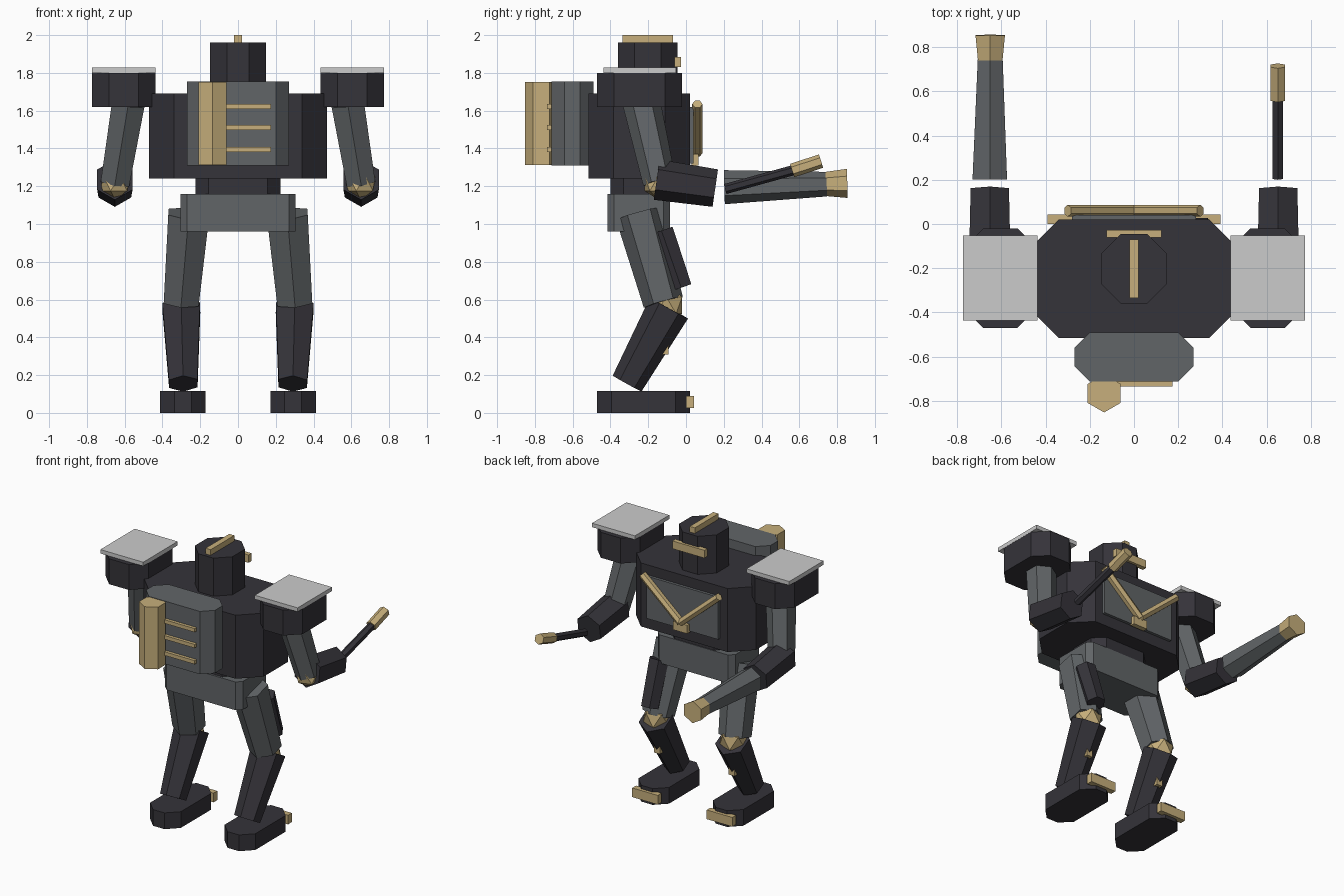
import bpy, bmesh, math
from mathutils import Vector

if "Cube" in bpy.data.objects:
    bpy.data.objects.remove(bpy.data.objects["Cube"])


def material(name, rgb):
    m = bpy.data.materials.new(name)
    m.use_nodes = True
    m.diffuse_color = (*rgb, 1)
    bsdf = next(n for n in m.node_tree.nodes if n.type == 'BSDF_PRINCIPLED')
    bsdf.inputs["Base Color"].default_value = (*rgb, 1)
    return m


DARK = material("charcoal", (0.035, 0.033, 0.041))
GREY = material("steel grey", (0.12, 0.13, 0.137))
GOLD = material("brass", (0.57, 0.43, 0.2))
PALE = material("pale grey", (0.6, 0.6, 0.6))


def finish(name, bm, mat):
    bmesh.ops.recalc_face_normals(bm, faces=bm.faces)
    mesh = bpy.data.meshes.new(name)
    bm.to_mesh(mesh)
    bm.free()
    mesh.materials.append(mat)
    obj = bpy.data.objects.new(name, mesh)
    bpy.context.collection.objects.link(obj)
    return obj


def loft(name, rings, mat):
    """Prism between two matching rings of points."""
    bm = bmesh.new()
    a, b = [[bm.verts.new(p) for p in ring] for ring in rings]
    n = len(a)
    for i in range(n):
        j = (i + 1) % n
        bm.faces.new((a[i], a[j], b[j], b[i]))
    bm.faces.new(a)
    bm.faces.new(b)
    return finish(name, bm, mat)


def block(name, xs, ys, zs, mat, cut=0):
    """Upright box, with its four vertical corners cut off if asked."""
    (x0, x1), (y0, y1) = xs, ys
    if cut:
        c = cut
        plan = [(x0 + c, y0), (x1 - c, y0), (x1, y0 + c), (x1, y1 - c),
                (x1 - c, y1), (x0 + c, y1), (x0, y1 - c), (x0, y0 + c)]
    else:
        plan = [(x0, y0), (x1, y0), (x1, y1), (x0, y1)]
    return loft(name, [[(x, y, z) for x, y in plan] for z in zs], mat)


def tube(name, p0, p1, r0, r1, mat, ref=(0, 1, 0), sides=6):
    """Tapered faceted limb with one edge pointing along ref."""
    p0, p1, ref = Vector(p0), Vector(p1), Vector(ref)
    axis = (p1 - p0).normalized()
    u = (ref - axis * ref.dot(axis)).normalized()
    v = axis.cross(u)
    turns = [2 * math.pi * i / sides for i in range(sides)]
    return loft(name, [[p + r * (u * math.cos(t) + v * math.sin(t)) for t in turns]
                       for p, r in ((p0, r0), (p1, r1))], mat)


def joint(name, centre, r):
    bm = bmesh.new()
    bmesh.ops.create_icosphere(bm, subdivisions=1, radius=r)
    bmesh.ops.translate(bm, verts=bm.verts, vec=centre)
    return finish(name, bm, GOLD)


def span(a, b, s):
    return sorted((a * s, b * s))


# Body
block("torso", (-0.47, 0.47), (-0.515, 0.02), (1.24, 1.69), DARK, 0.13)
block("waist", (-0.225, 0.225), (-0.4, -0.09), (1.15, 1.25), DARK, 0.07)
block("hips", (-0.305, 0.305), (-0.415, -0.085), (0.96, 1.16), GREY, 0.035)
block("chest_panel", (-0.28, 0.28), (0.01, 0.04), (1.32, 1.62), GREY)
block("chest_clasp", (-0.055, 0.055), (0.03, 0.065), (1.31, 1.37), GOLD)

# Head
block("head", (-0.147, 0.147), (-0.36, -0.045), (1.68, 1.96), DARK, 0.088)
block("head_crest", (-0.02, 0.02), (-0.335, -0.07), (1.95, 2.0), GOLD)
block("visor", (-0.125, 0.125), (-0.06, -0.027), (1.83, 1.885), GOLD)

# Backpack
block("backpack", (-0.27, 0.27), (-0.713, -0.49), (1.31, 1.755), GREY, 0.07)
tube("backpack_canister", (-0.135, -0.766, 1.312), (-0.135, -0.766, 1.752),
     0.086, 0.086, GOLD)
for i, z in enumerate((1.395, 1.51, 1.622)):
    block(f"backpack_strip_{i + 1}", (-0.1, 0.175), (-0.735, -0.7),
          (z - 0.013, z + 0.013), GOLD)

for side, s in (("left", 1), ("right", -1)):
    # Chest chevron
    tube(side + "_chevron_bar", (0.3 * s, 0.06, 1.635), (0, 0.06, 1.375),
         0.027, 0.027, GOLD)

    # Shoulder and arm
    block(side + "_shoulder", span(0.437, 0.772, s), (-0.47, -0.02),
          (1.62, 1.8), DARK, 0.09)
    block(side + "_shoulder_plate", span(0.437, 0.773, s), (-0.437, -0.052),
          (1.8, 1.828), PALE)
    tube(side + "_upper_arm", (0.58 * s, -0.235, 1.64), (0.65 * s, -0.14, 1.22),
         0.1, 0.088, GREY)
    joint(side + "_elbow", (0.65 * s, -0.145, 1.215), 0.088)
    tube(side + "_forearm", (0.652 * s, -0.155, 1.235), (0.652 * s, 0.155, 1.19),
         0.108, 0.1, DARK, (0, 0, 1))

    # Leg and foot
    tube(side + "_thigh", (0.26 * s, -0.25, 1.055), (0.3 * s, -0.12, 0.585),
         0.125, 0.107, GREY)
    joint(side + "_knee", (0.3 * s, -0.105, 0.57), 0.1)
    tube(side + "_shin", (0.3 * s, -0.09, 0.555), (0.29 * s, -0.312, 0.155),
         0.115, 0.087, DARK)
    block(side + "_shin_stud", span(0.27, 0.315, s), (-0.15, -0.093),
          (0.31, 0.365), GOLD)
    block(side + "_foot", span(0.172, 0.412, s), (-0.47, 0.02),
          (0, 0.115), DARK, 0.075)
    block(side + "_toe", span(0.192, 0.392, s), (0, 0.042), (0.025, 0.09), GOLD)

# Thigh pouch on one leg
tube("thigh_pouch", (0.3, -0.13, 0.965), (0.3, -0.025, 0.663),
     0.072, 0.065, DARK, (1, 0, 0))

# Held tools
UP = (0, 0, 1)
tube("heavy_barrel", (-0.652, 0.203, 1.195), (-0.65, 0.745, 1.211),
     0.09, 0.065, GREY, UP)
tube("heavy_muzzle", (-0.65, 0.74, 1.212), (-0.65, 0.854, 1.215),
     0.064, 0.077, GOLD, UP)
tube("light_rod", (0.65, 0.207, 1.185), (0.65, 0.565, 1.284),
     0.027, 0.027, DARK, UP)
tube("light_rod_tip", (0.65, 0.562, 1.283), (0.65, 0.715, 1.333),
     0.037, 0.037, GOLD, UP)
